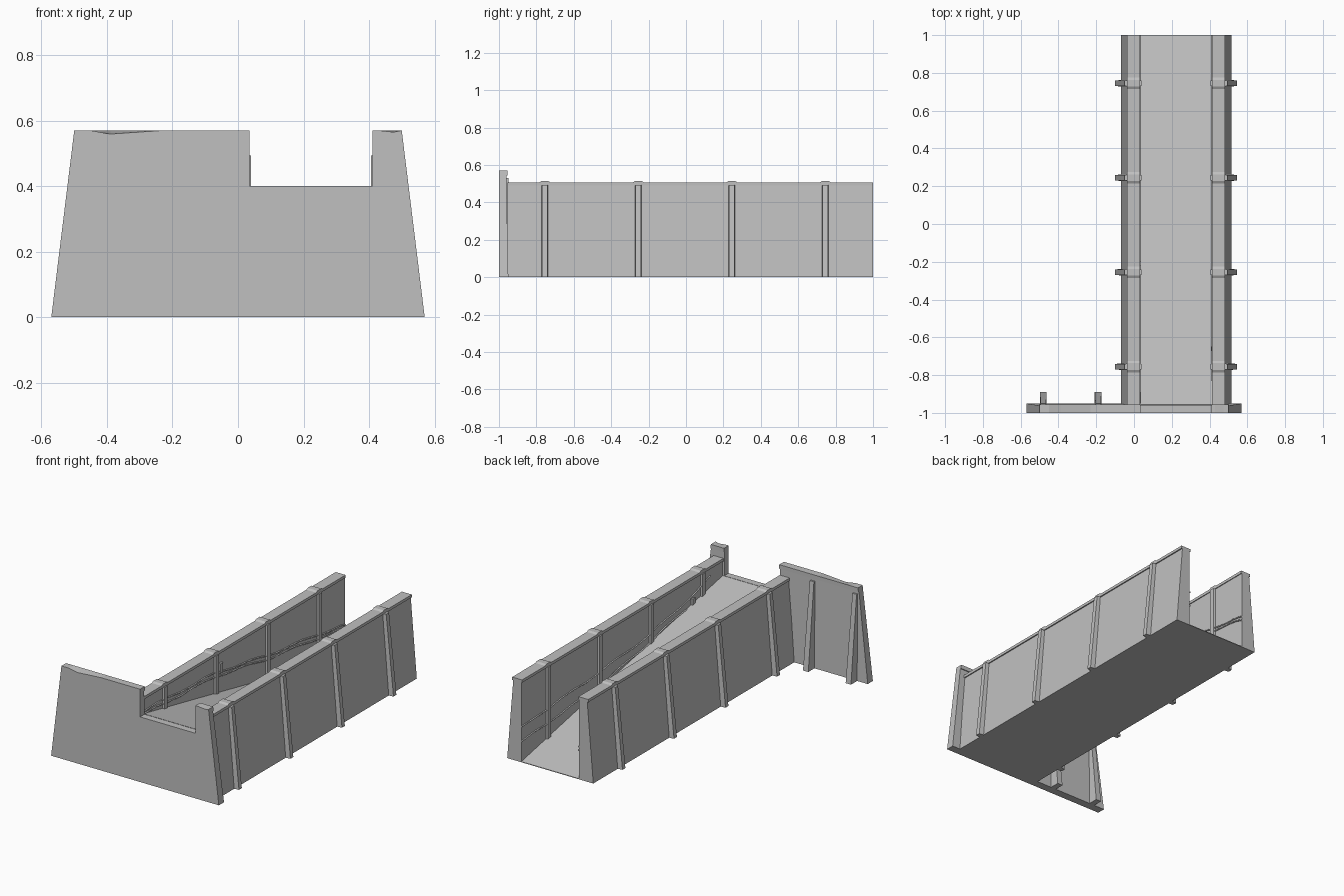
import bpy, bmesh, math

cube = bpy.data.objects.get("Cube")
if cube:
    bpy.data.objects.remove(cube, do_unlink=True)

concrete = bpy.data.materials.new("concrete_grey")
concrete.use_nodes = True
grey = (0.53, 0.53, 0.53, 1)
concrete.diffuse_color = grey
concrete.node_tree.nodes["Principled BSDF"].inputs["Base Color"].default_value = grey

MID = 0.2225          # centre line of the ramp channel
FRONT, BACK = -0.955, 1.0
RIBS = (-0.755, -0.255, 0.245, 0.745)


def loft(name, ring_a, ring_b):
    """Solid between two matching rings of points."""
    bm = bmesh.new()
    a = [bm.verts.new(p) for p in ring_a]
    b = [bm.verts.new(p) for p in ring_b]
    bm.faces.new(a)
    bm.faces.new(b)
    for i in range(len(a)):
        j = (i + 1) % len(a)
        bm.faces.new((a[i], a[j], b[j], b[i]))
    bmesh.ops.recalc_face_normals(bm, faces=bm.faces[:])
    mesh = bpy.data.meshes.new(name)
    bm.to_mesh(mesh)
    bm.free()
    mesh.materials.append(concrete)
    ob = bpy.data.objects.new(name, mesh)
    bpy.context.collection.objects.link(ob)
    return ob


def along_x(name, yz, x0, x1):
    return loft(name, [(x0, y, z) for y, z in yz], [(x1, y, z) for y, z in yz])


def cable(name, x, knots, phase):
    """Thin wavy cable following height knots (y, z) along a wall."""
    curve = bpy.data.curves.new(name, "CURVE")
    curve.dimensions = "3D"
    curve.bevel_depth = 0.005
    curve.bevel_resolution = 0
    curve.use_fill_caps = True
    pts = []
    for (y0, z0), (y1, z1) in zip(knots, knots[1:]):
        for k in range(6):
            t = k / 6
            y = y0 + (y1 - y0) * t
            pts.append((x, y, z0 + (z1 - z0) * t + 0.007 * math.sin(14 * y + phase)))
    pts.append((x, *knots[-1]))
    spline = curve.splines.new("POLY")
    spline.points.add(len(pts) - 1)
    for p, co in zip(spline.points, pts):
        p.co = (*co, 1)
    curve.materials.append(concrete)
    bpy.context.collection.objects.link(bpy.data.objects.new(name, curve))


# Sloping ramp floor, solid down to the ground
along_x("ramp_floor", [(FRONT, 0), (BACK, 0), (BACK, 0.004), (FRONT, 0.4)], 0.0, 2 * MID)

# Coping outline, with a gentle rise over every rib
coping = [(FRONT, 0.49), (BACK, 0.49), (BACK, 0.507)]
for y in reversed(RIBS):
    coping += [(y + 0.03, 0.507), (y + 0.018, 0.514), (y - 0.018, 0.514), (y - 0.03, 0.507)]
coping.append((FRONT, 0.507))

# Side walls with coping and ribs, built once and mirrored across the channel
for side, flip in (("right", False), ("left", True)):
    def mx(x):
        return 2 * MID - x if flip else x

    section = [(-0.07, 0), (0.026, 0), (0.026, 0.49), (-0.029, 0.49)]
    loft(side + "_wall", [(mx(x), FRONT, z) for x, z in section],
         [(mx(x), BACK, z) for x, z in section])
    along_x(side + "_coping", coping, mx(-0.036), mx(0.031))

    for i, y in enumerate(RIBS):
        def ring(outer, inner, z):
            return [(mx(outer), y - 0.014, z), (mx(outer), y + 0.014, z),
                    (mx(inner), y + 0.02, z), (mx(inner), y - 0.02, z)]
        loft(f"{side}_outer_rib_{i + 1}", ring(-0.1, -0.05, 0), ring(-0.05, -0.01, 0.493))
        loft(f"{side}_inner_rib_{i + 1}", ring(0.039, 0.01, 0.01), ring(0.039, 0.01, 0.493))

# Front wall with a notch for the ramp, leaning slightly at the back
outline = [(-0.57, 0), (0.57, 0), (0.503, 0.545), (0.41, 0.545), (0.41, 0.4),
           (0.035, 0.4), (0.035, 0.545), (-0.503, 0.545)]
loft("front_wall", [(x, -1, z) for x, z in outline],
     [(x, -0.95 - 0.02 * z, z) for x, z in outline])


# Front wall copings, chipped along the front edge
def front_coping(name, lower, top, chip, depth):
    pts = lower + [(x, 0.57) for x in top]
    front = [(x, -1, z - (depth if x == chip else 0)) for x, z in pts]
    loft(name, front, [(x, -0.955, z) for x, z in pts])


front_coping("front_coping_right", [(-0.503, 0.545), (0.035, 0.545)],
             [0.035, -0.23, -0.39, -0.45, -0.5], -0.39, 0.011)
front_coping("front_coping_left", [(0.41, 0.545), (0.503, 0.545)],
             [0.5, 0.475, 0.43, 0.41], 0.475, 0.005)

# Tapered buttresses behind the front wall
for i, x in enumerate((-0.48, -0.19)):
    def foot(half, y, z):
        return [(x - half, -0.97, z), (x + half, -0.97, z), (x + half, y, z), (x - half, y, z)]
    loft(f"buttress_{i + 1}", foot(0.018, -0.89, 0), foot(0.014, -0.95, 0.53))

# Cables and junction boxes on the inner wall faces
right_path = [(-0.95, 0.42), (-0.25, 0.385), (0.245, 0.3), (0.745, 0.24), (BACK, 0.2)]
for n, drop in enumerate((0, 0.022)):
    cable(f"right_cable_{n + 1}", 0.029, [(y, z - drop) for y, z in right_path], n)
cable("left_cable_upper", 2 * MID - 0.029,
      [(-0.83, 0.44), (-0.7, 0.4), (-0.255, 0.31), (0.245, 0.265), (BACK, 0.22)], 0)
cable("left_cable_lower", 2 * MID - 0.029,
      [(-0.6, 0.335), (-0.255, 0.265), (0.245, 0.18), (BACK, 0.13)], 1)


def box(name, x, y, z):
    r = [(y - 0.012, z - 0.03), (y + 0.012, z - 0.03), (y + 0.012, z + 0.03), (y - 0.012, z + 0.03)]
    along_x(name, r, x - 0.009, x + 0.009)


box("right_junction_box", 0.029, -0.21, 0.4)
box("left_junction_box", 2 * MID - 0.029, -0.66, 0.345)
